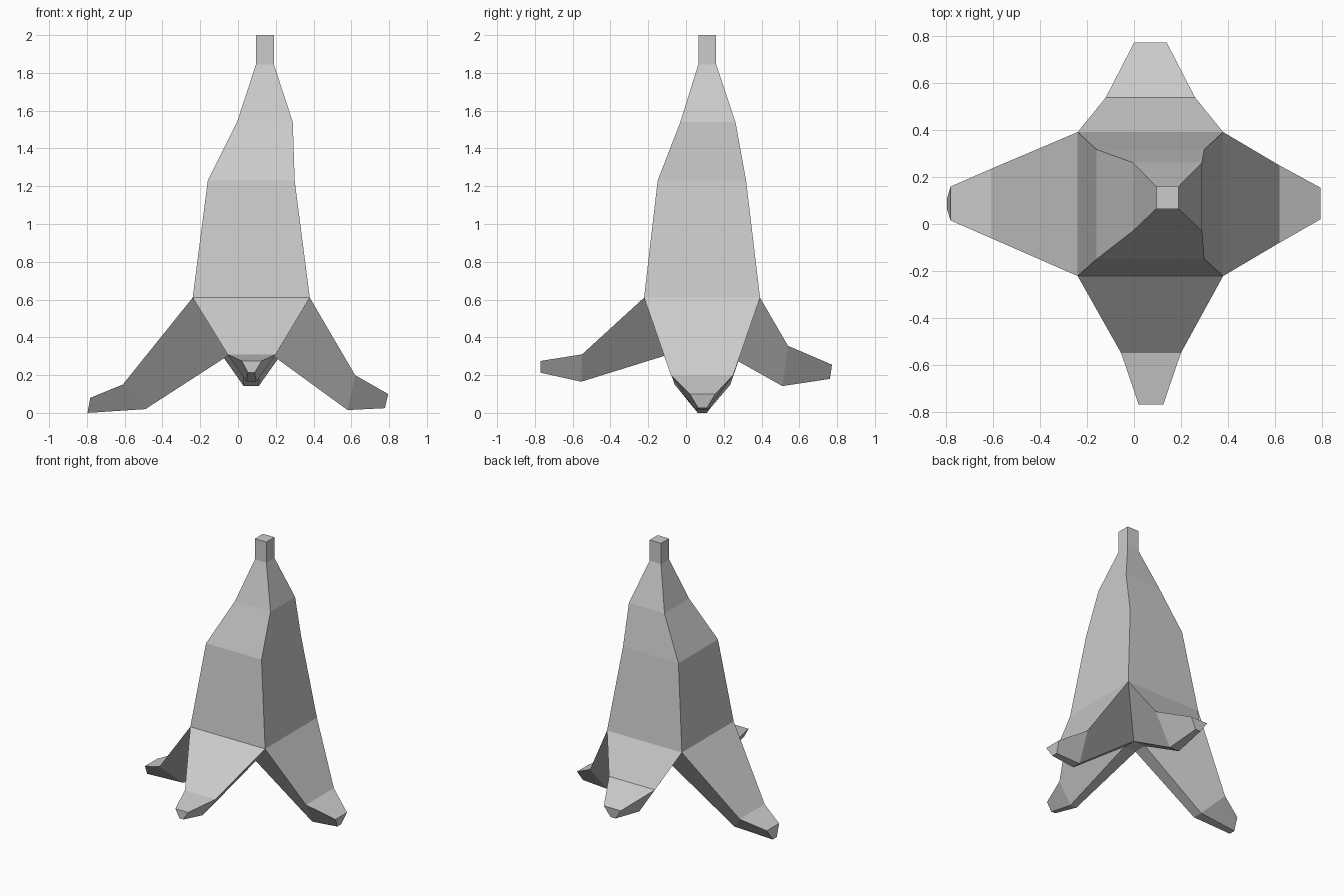
import bpy, bmesh

if "Cube" in bpy.data.objects:
    bpy.data.objects.remove(bpy.data.objects["Cube"])

bm = bmesh.new()


def ring(x0, x1, y0, y1, z):
    return [bm.verts.new(p) for p in ((x0, y0, z), (x1, y0, z), (x1, y1, z), (x0, y1, z))]


def bridge(a, b, sides=(0, 1, 2, 3)):
    for i in sides:
        j = (i + 1) % 4
        bm.faces.new((a[i], a[j], b[j], b[i]))


# Four-sided body, from the stem down to where the peel splits
body = [ring(*r) for r in (
    (0.095, 0.19, 0.065, 0.16, 2.0),
    (0.095, 0.19, 0.065, 0.16, 1.845),
    (-0.005, 0.29, -0.03, 0.262, 1.54),
    (-0.16, 0.30, -0.15, 0.318, 1.23),
    (-0.24, 0.38, -0.222, 0.392, 0.61))]
bm.faces.new(body[0])
for a, b in zip(body, body[1:]):
    bridge(a, b)

# Small closed underside where the peel strips meet
under = ring(0.02, 0.12, 0.04, 0.14, 0.35)
bm.faces.new(under)
rim = body[-1]

# Peel strips: each edge is (distance along axis, height, width low, width high),
# listed as middle top, middle bottom, tip top, tip bottom
strips = (
    ('y', False, ((-0.55, 0.31, -0.055, 0.20), (-0.555, 0.165, 0.045, 0.097),
                  (-0.77, 0.275, 0.02, 0.125), (-0.77, 0.213, 0.053, 0.088))),
    ('x', False, ((0.62, 0.20, -0.08, 0.25), (0.58, 0.015, 0.05, 0.115),
                  (0.795, 0.10, 0.02, 0.155), (0.778, 0.025, 0.065, 0.11))),
    ('y', True, ((0.54, 0.355, -0.12, 0.26), (0.51, 0.142, 0.03, 0.11),
                 (0.773, 0.255, 0.0, 0.14), (0.762, 0.18, 0.05, 0.092))),
    ('x', True, ((-0.61, 0.15, -0.06, 0.235), (-0.49, 0.02, 0.05, 0.125),
                 (-0.782, 0.08, 0.015, 0.16), (-0.797, 0.0, 0.062, 0.11))),
)


def edge(axis, flip, e):
    d, z, lo, hi = e
    if flip:
        lo, hi = hi, lo
    return [bm.verts.new((w, d, z) if axis == 'y' else (d, w, z)) for w in (lo, hi)]


for i, (axis, flip, edges) in enumerate(strips):
    j = (i + 1) % 4
    mt, mb, tt, tb = [edge(axis, flip, e) for e in edges]
    base = [rim[i], rim[j], under[j], under[i]]
    middle = mt + mb[::-1]
    tip = tt + tb[::-1]
    # side walls of neighbouring strips share the rim-to-underside edge
    bridge(base, middle)
    bridge(middle, tip)
    bm.faces.new(tip)

bmesh.ops.recalc_face_normals(bm, faces=bm.faces)
mesh = bpy.data.meshes.new("peeled_banana")
bm.to_mesh(mesh)
bm.free()
obj = bpy.data.objects.new("peeled_banana", mesh)
bpy.context.collection.objects.link(obj)
